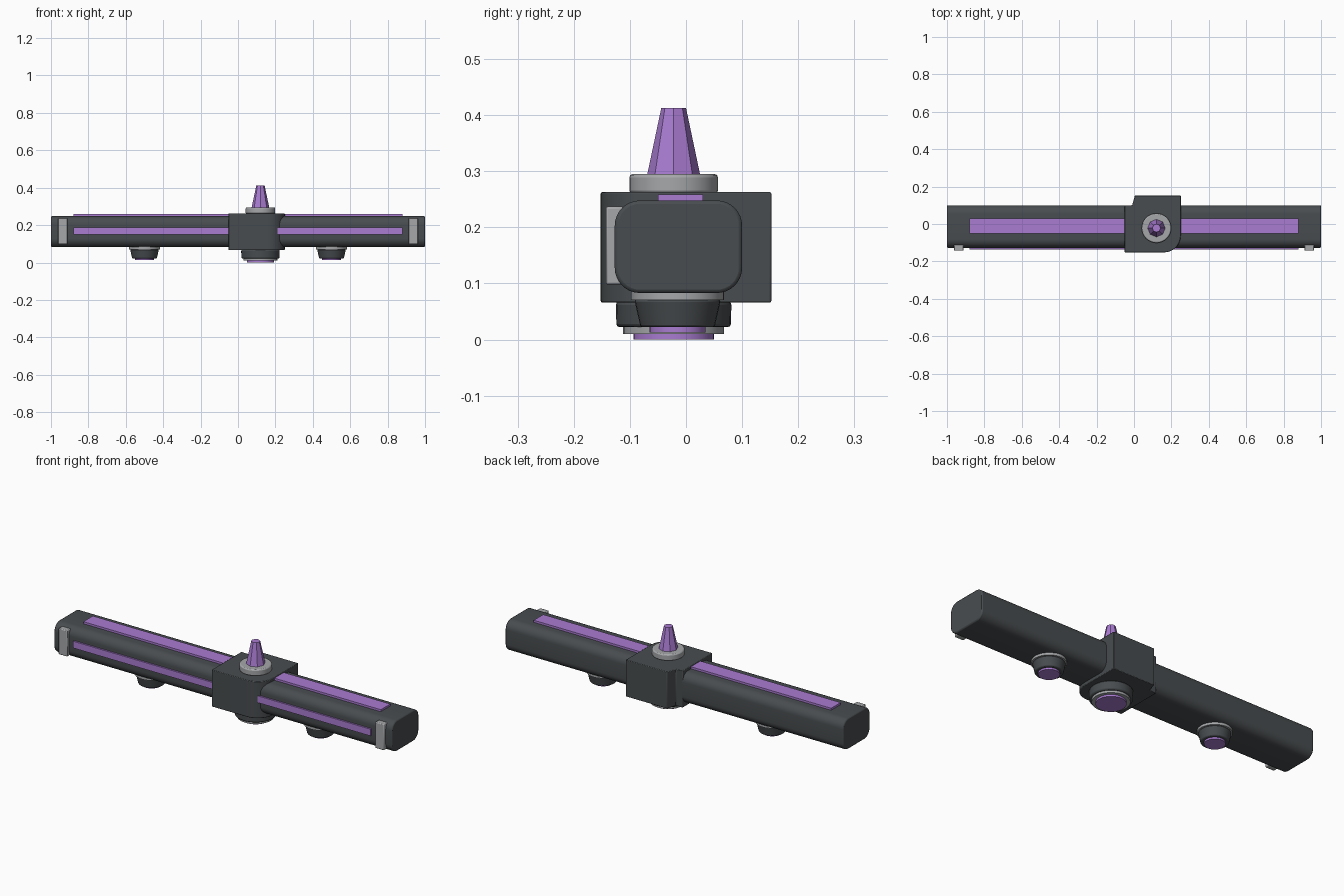
import bpy, bmesh, math
from mathutils import Vector

cube = bpy.data.objects.get("Cube")
if cube:
    bpy.data.objects.remove(cube, do_unlink=True)


def material(name, rgb):
    m = bpy.data.materials.new(name)
    m.use_nodes = True
    m.diffuse_color = (*rgb, 1)
    b = m.node_tree.nodes["Principled BSDF"]
    b.inputs["Base Color"].default_value = (*rgb, 1)
    b.inputs["Roughness"].default_value = 0.6
    return m


DARK = material("dark grey", (0.065, 0.073, 0.078))
GREY = material("light grey", (0.38, 0.39, 0.40))
PURPLE = material("purple", (0.40, 0.20, 0.64))


def finish(name, bm, mat, bevel=0, smooth=True):
    bmesh.ops.recalc_face_normals(bm, faces=bm.faces[:])
    mesh = bpy.data.meshes.new(name)
    bm.to_mesh(mesh)
    bm.free()
    mesh.materials.append(mat)
    ob = bpy.data.objects.new(name, mesh)
    bpy.context.collection.objects.link(ob)
    if bevel:
        mod = ob.modifiers.new("bevel", "BEVEL")
        mod.width = bevel
        mod.segments = 2
        mod.limit_method = "ANGLE"
        mod.angle_limit = math.radians(40)
    if smooth:
        bpy.ops.object.select_all(action="DESELECT")
        ob.select_set(True)
        bpy.context.view_layer.objects.active = ob
        bpy.ops.object.shade_smooth_by_angle(angle=math.radians(35))
    return ob


def box(name, lo, hi, mat, bevel=0):
    bm = bmesh.new()
    bmesh.ops.create_cube(bm, size=1)
    for v in bm.verts:
        v.co = Vector([(a + b) / 2 + c * (b - a) for a, b, c in zip(lo, hi, v.co)])
    return finish(name, bm, mat, bevel)


def prism(name, points, direction, mat, bevel=0):
    bm = bmesh.new()
    face = bm.faces.new([bm.verts.new(p) for p in points])
    ext = bmesh.ops.extrude_face_region(bm, geom=[face])
    verts = [g for g in ext["geom"] if isinstance(g, bmesh.types.BMVert)]
    bmesh.ops.translate(bm, verts=verts, vec=direction)
    return finish(name, bm, mat, bevel)


def turned(name, x, y, z0, z1, r0, r1, mat, sides=32, bevel=0):
    bm = bmesh.new()
    bmesh.ops.create_cone(bm, cap_ends=True, segments=sides, radius1=r0,
                          radius2=r1, depth=z1 - z0)
    bmesh.ops.translate(bm, verts=bm.verts[:], vec=(x, y, (z0 + z1) / 2))
    return finish(name, bm, mat, bevel, smooth=sides > 12)


def arc(cx, cy, r, start, steps=8):
    for i in range(steps + 1):
        a = math.radians(start + 90 * i / steps)
        yield cx + r * math.cos(a), cy + r * math.sin(a)


# Long rounded bar
R = 0.045
y0, y1, z0, z1 = -0.127, 0.1, 0.083, 0.248
section = []
for cy, cz, start in ((y1 - R, z1 - R, 0), (y0 + R, z1 - R, 90),
                      (y0 + R, z0 + R, 180), (y1 - R, z0 + R, 270)):
    section += arc(cy, cz, R, start)
prism("main_bar", [(-1, y, z) for y, z in section], (2, 0, 0), DARK, 0.006)

# Central housing with one rounded front corner and a stepped back corner
outline = [(-0.05, 0.1), (-0.05, -0.152)]
outline += arc(0.16, -0.062, 0.09, 270)
outline += [(0.25, 0.152), (0.005, 0.152), (-0.01, 0.1)]
prism("central_housing", [(x, y, 0.066) for x, y in outline],
      (0, 0, 0.197), DARK, 0.003)

# Glowing strips
box("top_strip", (-0.88, -0.05, 0.24), (0.88, 0.03, 0.259), PURPLE)
box("front_strip", (-0.88, -0.136, 0.151), (0.88, -0.12, 0.187), PURPLE)

# Clips and underside knobs, one on each side
for side, s in (("right", -1), ("left", 1)):
    x = s * 0.937
    box(side + "_clip", (x - 0.026, -0.143, 0.098), (x + 0.026, -0.11, 0.237),
        GREY, 0.004)
    k = s * 0.5
    turned(side + "_knob_flange", k, -0.015, 0.071, 0.09, 0.083, 0.083, GREY)
    turned(side + "_knob", k, -0.015, 0.022, 0.071, 0.066, 0.077, DARK, bevel=0.004)
    turned(side + "_knob_lens", k, -0.015, 0.013, 0.023, 0.05, 0.05, PURPLE)

# Spike on its collar
cx, cy = 0.12, -0.022
turned("spike_collar", cx, cy, 0.26, 0.295, 0.079, 0.079, GREY, bevel=0.006)
turned("spike", cx, cy, 0.29, 0.413, 0.048, 0.022, PURPLE, sides=8)

# Large lens under the housing
turned("lower_mount", cx, cy, 0.022, 0.068, 0.102, 0.103, DARK, bevel=0.006)
turned("lower_ring", cx, cy, 0.01, 0.023, 0.09, 0.09, GREY)
turned("lower_lens", cx, cy, 0, 0.011, 0.072, 0.072, PURPLE)
